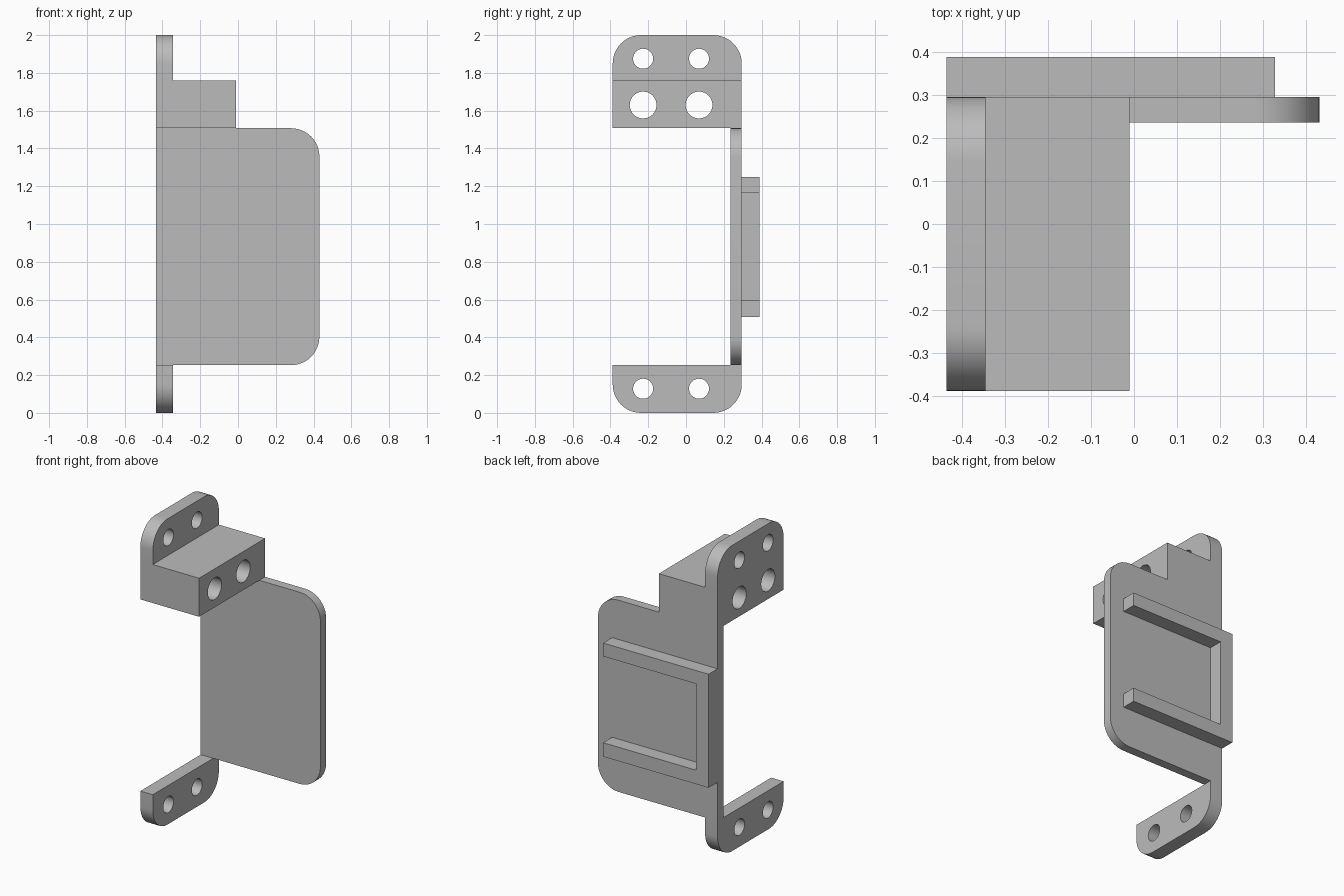
import bpy, bmesh
from math import cos, sin, pi, radians
from mathutils import Vector

cube = bpy.data.objects.get("Cube")
if cube:
    bpy.data.objects.remove(cube, do_unlink=True)

grey = bpy.data.materials.new("Plain grey")
grey.use_nodes = True
GREY = (0.5, 0.5, 0.5, 1)
grey.diffuse_color = GREY
grey.node_tree.nodes["Principled BSDF"].inputs["Base Color"].default_value = GREY

# Shared dimensions
LEFT, RIGHT = -0.435, 0.431
FLANGE_IN = -0.345
FRONT, BACK = -0.388, 0.295
PLATE_FRONT = 0.236
PLATE_LOW, PLATE_TOP = 0.253, 1.507
RADIUS = 0.15
HOLE_Y = (-0.227, 0.069)


def rounded(corners, radius=RADIUS, steps=12):
    """Counter-clockwise outline; corners are (a, b, is_round) with axis-aligned sides."""
    out = []
    for i, (a, b, is_round) in enumerate(corners):
        p = Vector((a, b))
        if not is_round:
            out.append(p)
            continue
        u = (Vector(corners[i - 1][:2]) - p).normalized() * radius
        v = (Vector(corners[(i + 1) % len(corners)][:2]) - p).normalized() * radius
        for k in range(steps + 1):
            t = k / steps * pi / 2
            out.append(p + u * (1 - sin(t)) + v * (1 - cos(t)))
    return out


def extrude(name, outline, axis, start, end):
    """Extrude a 2D outline along x (outline is y, z) or along y (outline is x, z)."""
    bm = bmesh.new()
    place = (lambda p: (start, p[0], p[1])) if axis == "x" else (lambda p: (p[0], start, p[1]))
    face = bm.faces.new([bm.verts.new(place(p)) for p in outline])
    move = Vector((end - start, 0, 0) if axis == "x" else (0, end - start, 0))
    grown = bmesh.ops.extrude_face_region(bm, geom=[face], use_keep_orig=True)["geom"]
    bmesh.ops.translate(bm, vec=move, verts=[g for g in grown if isinstance(g, bmesh.types.BMVert)])
    bmesh.ops.recalc_face_normals(bm, faces=bm.faces)
    mesh = bpy.data.meshes.new(name)
    bm.to_mesh(mesh)
    bm.free()
    mesh.materials.append(grey)
    obj = bpy.data.objects.new(name, mesh)
    bpy.context.collection.objects.link(obj)
    return obj


def select(obj):
    bpy.ops.object.select_all(action="DESELECT")
    obj.select_set(True)
    bpy.context.view_layer.objects.active = obj


def combine(obj, other, operation):
    select(obj)
    mod = obj.modifiers.new(operation.title(), "BOOLEAN")
    mod.operation, mod.solver, mod.object = operation, "EXACT", other
    bpy.ops.object.modifier_apply(modifier=mod.name)
    bpy.data.objects.remove(other, do_unlink=True)


def drill(obj, z, radius, segments=40):
    for y in HOLE_Y:
        circle = [(y + radius * cos(2 * pi * k / segments), z + radius * sin(2 * pi * k / segments))
                  for k in range(segments)]
        combine(obj, extrude("hole_cutter", circle, "x", -0.6, 0.2), "DIFFERENCE")


# Upper mounting flange with its deep block
upper = extrude("upper_mount", rounded([
    (FRONT, PLATE_TOP, False), (BACK, PLATE_TOP, False),
    (BACK, 2, True), (FRONT, 2, True)]), "x", LEFT, FLANGE_IN)
block = extrude("mount_block", [(FRONT, PLATE_TOP), (BACK, PLATE_TOP),
                                (BACK, 1.759), (FRONT, 1.759)], "x", LEFT, -0.01)
combine(upper, block, "UNION")
drill(upper, 1.875, 0.053)
drill(upper, 1.63, 0.071)

# Lower mounting flange
lower = extrude("lower_mount", rounded([
    (FRONT, 0, True), (BACK, 0, True),
    (BACK, PLATE_LOW, False), (FRONT, PLATE_LOW, False)]), "x", LEFT, FLANGE_IN)
drill(lower, 0.128, 0.053)

# Back plate, rounded on its free side
plate = extrude("back_plate", rounded([
    (LEFT, PLATE_LOW, False), (RIGHT, PLATE_LOW, True),
    (RIGHT, PLATE_TOP, True), (LEFT, PLATE_TOP, False)]), "y", PLATE_FRONT, BACK)

# Three-sided rail frame on the rear of the plate
rails = extrude("rear_rail_frame", [
    (LEFT, 0.507), (0.328, 0.507), (0.328, 0.598), (FLANGE_IN, 0.598),
    (FLANGE_IN, 1.163), (0.328, 1.163), (0.328, 1.25), (LEFT, 1.25)], "y", BACK, 0.388)

# Smooth the rounded corners and bores, keep the edges crisp
for part in (upper, lower, plate, rails):
    select(part)
    bpy.ops.object.shade_smooth_by_angle(angle=radians(30))
